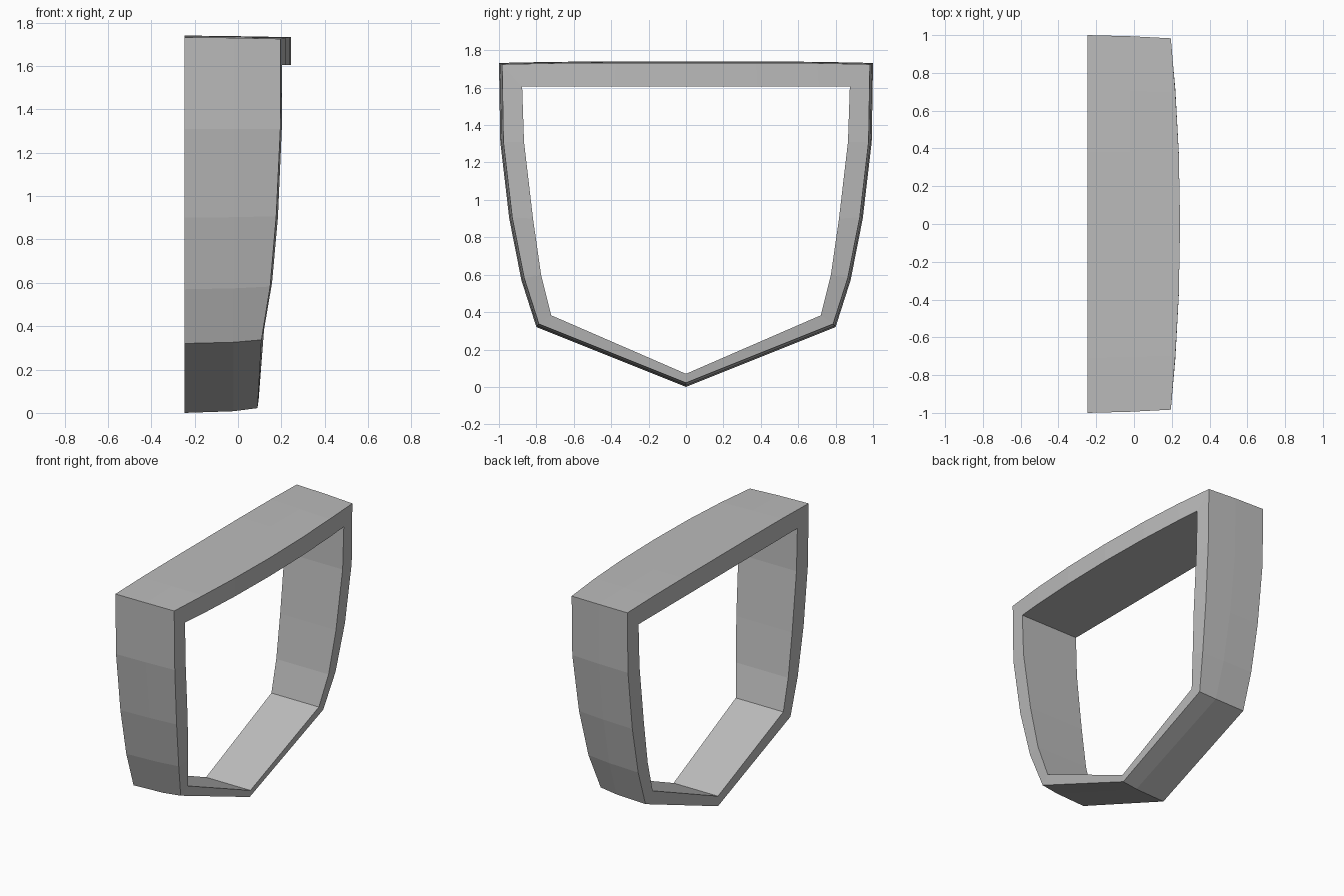
import bpy
import bmesh

cube = bpy.data.objects.get("Cube")
if cube:
    bpy.data.objects.remove(cube, do_unlink=True)

# Half outlines from top centre to bottom tip: y, z, and depth x of the bowed face
OUTER = [(0, 1.74, .244), (.38, 1.74, .237), (.71, 1.738, .219), (1, 1.732, .195),
         (.993, 1.31, .195), (.945, .9, .176), (.88, .57, .148), (.8, .32, .108), (0, 0, .09)]
INNER = [(0, 1.605, .244), (.38, 1.605, .237), (.71, 1.605, .219), (.876, 1.605, .204),
         (.866, 1.31, .202), (.818, .9, .184), (.775, .6, .157), (.721, .383, .12), (0, .07, .096)]
BACK_X = -.247
MID_X = -.02
TAPER = .983
TAPER_Z = 1.3


def mirrored(half):
    return half + [(-y, z, x) for y, z, x in reversed(half[1:-1])]


def ring(bm, outline, depth, scale=1.0):
    """Add one loop of vertices; depth None follows the bowed face."""
    return [bm.verts.new((x if depth is None else depth, y * scale,
                          TAPER_Z + (z - TAPER_Z) * scale)) for y, z, x in outline]


def bridge(bm, a, b):
    for i in range(len(a)):
        j = (i + 1) % len(a)
        bm.faces.new((a[i], a[j], b[j], b[i]))


# Shield-shaped frame: tapered outside, straight opening, bowed face
bm = bmesh.new()
outer, inner = mirrored(OUTER), mirrored(INNER)
rings = [ring(bm, outer, BACK_X),
         ring(bm, outer, MID_X, 1 - (1 - TAPER) * .35),
         ring(bm, outer, None, TAPER),
         ring(bm, inner, None),
         ring(bm, inner, BACK_X)]
for k, loop in enumerate(rings):
    bridge(bm, loop, rings[(k + 1) % len(rings)])
bmesh.ops.recalc_face_normals(bm, faces=bm.faces)

mesh = bpy.data.meshes.new("shield_frame")
bm.to_mesh(mesh)
bm.free()
frame = bpy.data.objects.new("shield_frame", mesh)
bpy.context.collection.objects.link(frame)

# Plain grey finish
grey = bpy.data.materials.new("plain grey")
grey.use_nodes = True
colour = (.5, .5, .5, 1)
grey.diffuse_color = colour
grey.node_tree.nodes["Principled BSDF"].inputs["Base Color"].default_value = colour
mesh.materials.append(grey)
